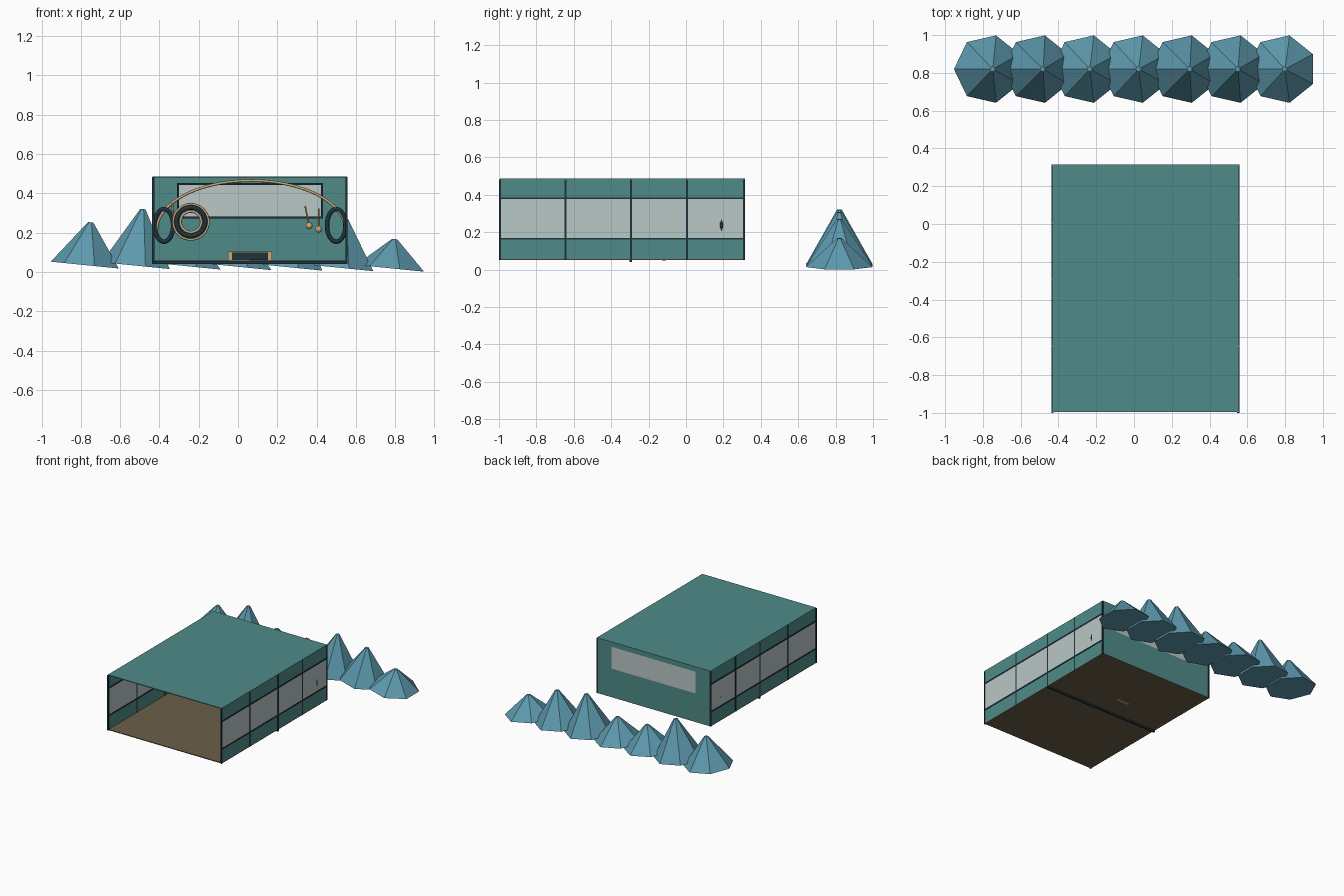
import bpy
import bmesh
from math import sin, cos, pi, atan
from mathutils import Matrix, Vector

if "Cube" in bpy.data.objects:
    bpy.data.objects.remove(bpy.data.objects["Cube"])


def material(name, r, g, b):
    m = bpy.data.materials.new(name)
    m.use_nodes = True
    m.diffuse_color = (r, g, b, 1)
    m.node_tree.nodes["Principled BSDF"].inputs["Base Color"].default_value = (r, g, b, 1)
    return m


TEAL = material("teal panel", 0.08, 0.26, 0.25)
GLASS = material("pale glass", 0.49, 0.58, 0.56)
DARK = material("dark trim", 0.012, 0.034, 0.046)
BROWN = material("brown floor", 0.15, 0.115, 0.07)
TAN = material("tan brass", 0.60, 0.40, 0.20)
BLUE = material("blue foliage", 0.11, 0.32, 0.42)


def finish(name, bm, mat, smooth=False):
    mesh = bpy.data.meshes.new(name)
    bm.to_mesh(mesh)
    bm.free()
    mesh.materials.append(mat)
    for p in mesh.polygons:
        p.use_smooth = smooth
    obj = bpy.data.objects.new(name, mesh)
    bpy.context.collection.objects.link(obj)
    return obj


def box(name, mat, x, y, z):
    """Box from (min, max) pairs."""
    bm = bmesh.new()
    spans = (x, y, z)
    size = [b - a for a, b in spans]
    mid = [(a + b) / 2 for a, b in spans]
    bmesh.ops.create_cube(bm, size=1, matrix=Matrix.Translation(mid) @ Matrix.Diagonal((*size, 1)))
    return finish(name, bm, mat)


def tube(name, mat, points, radius, closed=False):
    """Round tube along a path."""
    curve = bpy.data.curves.new(name, "CURVE")
    curve.dimensions = "3D"
    curve.bevel_depth = radius
    curve.bevel_resolution = 2
    curve.use_fill_caps = True
    spline = curve.splines.new("POLY")
    spline.points.add(len(points) - 1)
    for p, co in zip(spline.points, points):
        p.co = (*co, 1)
    spline.use_cyclic_u = closed
    spline.use_smooth = True
    curve.materials.append(mat)
    obj = bpy.data.objects.new(name, curve)
    bpy.context.collection.objects.link(obj)
    return obj


def ellipse(cx, y, cz, rx, rz, turn=2 * pi, steps=40):
    count = steps if turn > 6 else steps + 1
    return [(cx + rx * cos(turn * i / steps), y, cz + rz * sin(turn * i / steps)) for i in range(count)]


X0, X1 = -0.435, 0.555
Y0, Y1 = -0.995, 0.315
Z0, Z1 = 0.052, 0.487
SILL, HEAD = 0.165, 0.382
T = 0.006

# Open-fronted shell
box("floor", BROWN, (X0, X1), (Y0, Y1), (Z0, Z0 + T))
box("roof", TEAL, (X0, X1), (Y0, Y1), (Z1 - T, Z1))

# Side walls: lower panel, glass band, upper panel and trim
posts = (Y0, -0.645, -0.295, 0.005, Y1 - 0.004)
for side, x in (("right", X0), ("left", X1 - T)):
    wall, trim = (x, x + T), (x - 0.003, x + T + 0.003)
    box(side + "_lower_panel", TEAL, wall, (Y0, Y1), (Z0 + T, SILL))
    box(side + "_window_band", GLASS, wall, (Y0, Y1), (SILL, HEAD))
    box(side + "_upper_panel", TEAL, wall, (Y0, Y1), (HEAD, Z1 - T))
    for z in (SILL, HEAD):
        box(side + "_window_rail", DARK, trim, (Y0, Y1), (z - 0.005, z + 0.005))
    for y in posts:
        box(side + "_post", DARK, trim, (y - 0.005, y + 0.005), (Z0, Z1 - 0.004))

# Cross beam under the floor
box("cross_beam", DARK, (X0 - 0.003, X1 + 0.003), (-0.302, -0.288), (0.04, Z0))

# Back wall with its window and inner frame
WX0, WX1, WZ0, WZ1 = -0.305, 0.427, 0.277, 0.448
BACK = (Y1 - T, Y1)
box("back_lower_panel", TEAL, (X0, X1), BACK, (Z0, WZ0))
box("back_upper_panel", TEAL, (X0, X1), BACK, (WZ1, Z1))
box("back_right_panel", TEAL, (X0, WX0), BACK, (WZ0, WZ1))
box("back_left_panel", TEAL, (WX1, X1), BACK, (WZ0, WZ1))
box("back_window", GLASS, (WX0, WX1), BACK, (WZ0, WZ1))
FRAME = (Y1 - T - 0.008, Y1 - T)
for z in (WZ0, WZ1):
    box("window_frame_bar", DARK, (WX0 - 0.005, WX1 + 0.005), FRAME, (z - 0.005, z + 0.005))
for x in (WX0, WX1):
    box("window_frame_side", DARK, (x - 0.005, x + 0.005), FRAME, (WZ0, WZ1))

# Arched rail and side rings
tube("arched_rail", TAN, ellipse(0.067, 0.19, 0.215, 0.48, 0.25, pi), 0.007)
for side, x in (("right", -0.377), ("left", 0.5)):
    tube(side + "_ring", DARK, ellipse(x, 0.19, 0.237, 0.047, 0.083), 0.0115, True)

# Steering wheel of three concentric rings
for name, mat, r, thick in (("wheel_outer_ring", TAN, 0.09, 0.006),
                            ("wheel_rim", DARK, 0.073, 0.012),
                            ("wheel_inner_ring", TAN, 0.053, 0.007)):
    tube(name, mat, ellipse(-0.24, 0.12, 0.255, r, r), thick, True)
tube("wheel_lever", TAN, [(-0.33, 0.14, 0.29), (-0.335, 0.14, 0.35)], 0.005)

# Hanging knobs
for top, bottom in (((0.342, 0.15, 0.335), (0.362, 0.15, 0.235)),
                    ((0.41, 0.15, 0.322), (0.41, 0.15, 0.217))):
    tube("knob_rod", TAN, [top, bottom], 0.004)
    ball = bmesh.new()
    bmesh.ops.create_uvsphere(ball, u_segments=16, v_segments=10, radius=0.017,
                              matrix=Matrix.Translation(bottom))
    finish("knob", ball, TAN, True)

# Low pedal block on the floor
box("pedal_block", DARK, (-0.033, 0.155), (-0.13, -0.1), (0.062, 0.1))
for x in (-0.05, 0.153):
    box("pedal_bracket", TAN, (x, x + 0.02), (-0.135, -0.095), (Z0 + T, 0.105))
box("pedal_top_edge", TAN, (-0.05, 0.173), (-0.12, -0.095), (0.1, 0.105))
box("pedal_foot", TAN, (-0.05, 0.06), (-0.128, -0.106), (0.048, 0.06))

# Row of tilted seven-sided trees behind
heights = (0.22, 0.29, 0.18, 0.175, 0.285, 0.25, 0.15)
for i, h in enumerate(heights):
    centre = Vector((-0.771 + 0.259 * i, 0.82, 0.034 - 0.0027 * i))
    bm = bmesh.new()
    bmesh.ops.create_cone(bm, cap_ends=True, segments=7, radius1=0.183, radius2=0.014, depth=h,
                          matrix=Matrix.Translation((0, 0, h / 2)))
    first = max((v for v in bm.verts if v.co.z < 0.01), key=lambda v: v.co.x)
    # Turn one corner towards -x, then lean the tree
    spin = Matrix.Rotation(pi - first.co.to_2d().angle_signed(Vector((1, 0))), 4, "Z")
    lean = Matrix.Rotation(atan(0.1), 4, "Y")
    bmesh.ops.transform(bm, matrix=Matrix.Translation(centre) @ lean @ spin, verts=bm.verts)
    finish("tree", bm, BLUE)
